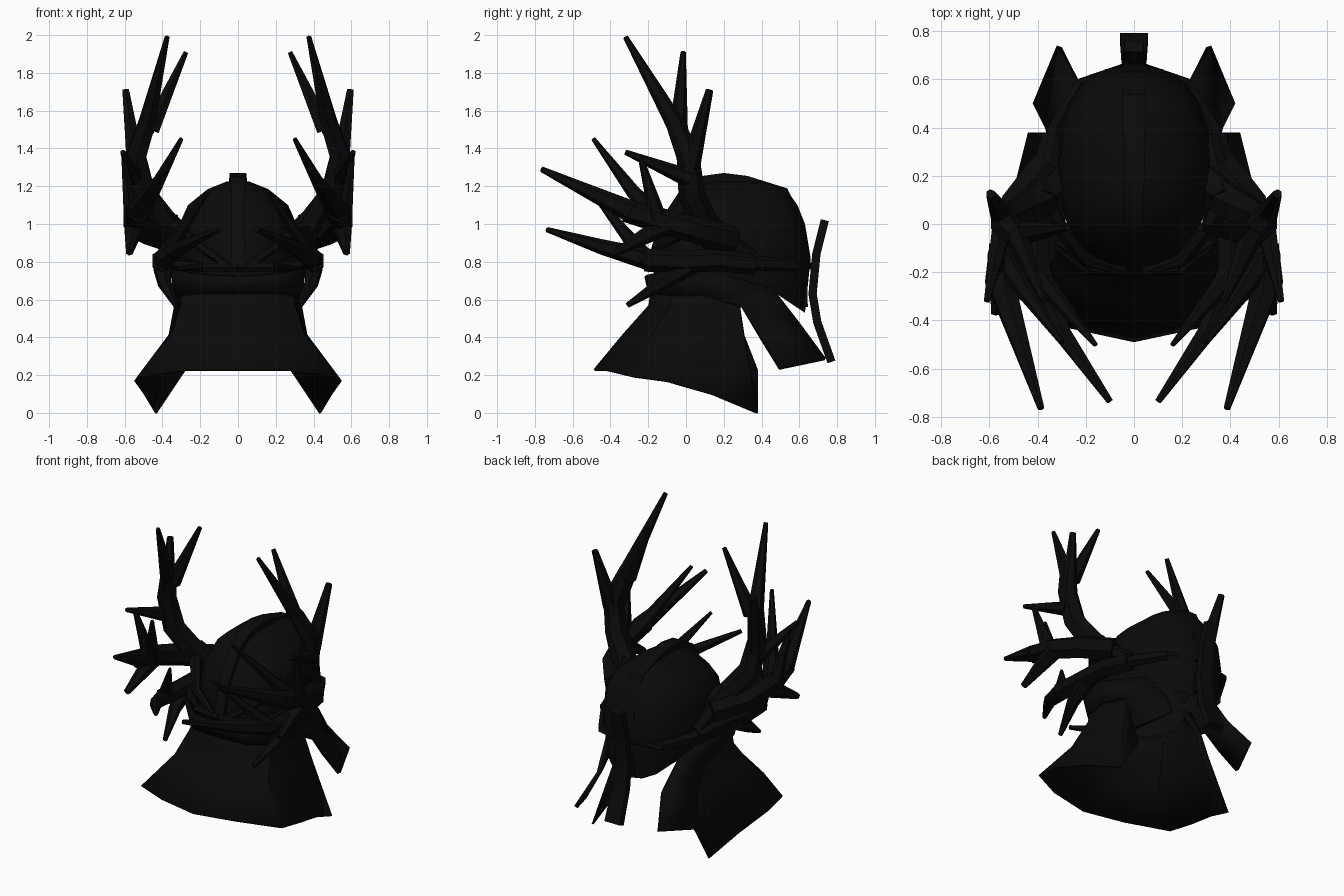
import bpy, bmesh, math
from mathutils import Vector

if "Cube" in bpy.data.objects:
    bpy.data.objects.remove(bpy.data.objects["Cube"])

black = bpy.data.materials.new("soot_black")
black.diffuse_color = (0.003, 0.003, 0.003, 1)
black.use_nodes = True
black.node_tree.nodes["Principled BSDF"].inputs["Base Color"].default_value = black.diffuse_color


def finish(name, bm, mirror=False, thick=0):
    bmesh.ops.recalc_face_normals(bm, faces=bm.faces)
    me = bpy.data.meshes.new(name)
    bm.to_mesh(me)
    bm.free()
    me.materials.append(black)
    ob = bpy.data.objects.new(name, me)
    bpy.context.collection.objects.link(ob)
    if mirror:
        ob.modifiers.new("mirror", 'MIRROR')
    if thick:
        s = ob.modifiers.new("solid", 'SOLIDIFY')
        s.thickness = thick
        s.offset = -1
    bpy.context.view_layer.objects.active = ob
    ob.select_set(True)
    bpy.ops.object.shade_smooth_by_angle(angle=math.radians(35))
    ob.select_set(False)


def bridge(bm, rows, closed):
    for a, b in zip(rows, rows[1:]):
        n = len(a)
        for i in range(n if closed else n - 1):
            j = (i + 1) % n
            bm.faces.new((a[i], a[j], b[j], b[i]))


def tube(name, r0, r1, *pts, sides=6, flat=None, mirror=True):
    """Tube tapering from r0 to r1; flat gives the depth of a strap section."""
    bm = bmesh.new()
    p = [Vector(q) for q in pts]
    k = math.sqrt(2) if sides == 4 else 1
    rows = []
    for i, c in enumerate(p):
        t = (p[min(i + 1, len(p) - 1)] - p[max(i - 1, 0)]).normalized()
        ref = Vector((1, 0, 0)) if abs(t.x) < 0.8 else Vector((0, 0, 1))
        u = (ref - t * ref.dot(t)).normalized()
        v = t.cross(u)
        f = (i / (len(p) - 1)) ** 1.3
        ra = r0 + (r1 - r0) * f
        rb = flat or ra
        angles = [math.tau * (s + 0.5) / sides for s in range(sides)]
        rows.append([bm.verts.new(c + u * ra * k * math.cos(a) + v * rb * k * math.sin(a)) for a in angles])
    bridge(bm, rows, True)
    bm.faces.new(rows[0])
    bm.faces.new(rows[-1])
    finish(name, bm, mirror)


def sheet(name, rows, thick):
    bm = bmesh.new()
    bridge(bm, [[bm.verts.new(q) for q in r] for r in rows], False)
    finish(name, bm, True, thick)


# helmet dome: height, half width, front y, back y; the rim dips at the nape
bm = bmesh.new()
rows = []
for z, w, yf, yb in ((0.65, .28, -.16, .63), (.82, .32, -.18, .66), (1.0, .31, -.13, .63),
                     (1.1, .265, -.06, .59), (1.185, .16, .02, .53), (1.225, .06, .12, .42)):
    ring = []
    for s in range(20):
        c, d = math.cos(math.tau * s / 20), math.sin(math.tau * s / 20)
        x = w * math.copysign(abs(c) ** .85, c)
        y = (yf + yb) / 2 + (yb - yf) / 2 * math.copysign(abs(d) ** .85, d)
        dip = .12 * max(0, (y - .45) / .18) if z == 0.65 else 0
        ring.append(bm.verts.new((x, y, z - dip)))
    rows.append(ring)
bridge(bm, rows, True)
bm.faces.new(rows[-1])
finish("helmet", bm)

# crest strap over the helmet, and the spine guard behind it
crest = [(-.19, .76), (-.12, 1), (0, 1.18), (.09, 1.23), (.2, 1.245), (.32, 1.23), (.52, 1.17), (.61, .97), (.62, .56)]
tube("crest", .035, .055, *[(0, y, z) for y, z in crest], sides=4, flat=.025, mirror=False)
spine = [(.735, 1.02), (.69, .84), (.67, .63), (.695, .48), (.77, .27)]
tube("spine_guard", .04, .058, *[(0, y, z) for y, z in spine], sides=4, flat=.022, mirror=False)

# shoulder cowl, open at the back: half of the hem, drawn in and raised towards the neck
hem = [(0, -.49, .23), (.28, -.43, .23), (.53, -.28, .195), (.55, -.1, .17), (.5, .14, .1),
       (.44, .38, 0), (.28, .38, .23)]
cowl = [hem]
for sx, sy, oy, z in ((.66, .74, .03, .42), (.57, .56, .076, .57), (.54, .52, .07, .68)):
    cowl.append([(x * sx, y * sy + oy, z) for x, y, _ in hem])
cowl[1][-2:] = [(.34, .31, .38), (.27, .31, .41)]
cowl[2][-2:] = [(.3, .29, .53), (.26, .29, .54)]
sheet("cowl", cowl, .012)

# scarf collar with tails hanging behind
low = [(0, -.2, .63), (.19, -.19, .63), (.3, -.09, .62), (.34, .08, .62), (.34, .3, .56), (.37, .4, .4), (.42, .5, .24)]
high = [(0, -.22, .72), (.2, -.21, .73), (.33, -.1, .75), (.36, .1, .76), (.28, .46, .66), (.25, .6, .48), (.32, .74, .29)]
sheet("scarf", [low, high], .025)

# bands and roots wrapping the helmet
tube("brow_root", .02, .05, (.04, -.2, .77), (.2, -.15, .88), (.32, 0, .97), (.4, .16, .98))
tube("front_band", .025, .04, (0, -.2, .77), (.18, -.18, .77), (.31, -.06, .79), (.37, .12, .82))
tube("back_band", .045, .02, (.34, .25, .8), (.32, .4, .79), (.22, .58, .78), (0, .66, .78))
tube("side_root", .04, .06, (.32, .35, .82), (.35, .2, .93), (.37, .1, 1.02))

# upright antler and its tines
tube("antler_trunk", .085, .05, (.3, .18, .9), (.4, .09, 1.01), (.5, .03, 1.16), (.54, .01, 1.36), (.48, -.06, 1.54))
tube("antler_tip", .052, .014, (.49, -.04, 1.5), (.375, -.32, 1.99))
tube("antler_inner_tine", .05, .014, (.46, -.04, 1.5), (.275, -.015, 1.91))
tube("antler_outer_tine", .055, .02, (.54, .02, 1.3), (.595, .125, 1.71))
tube("antler_spur", .05, .014, (.54, .02, 1.24), (.61, -.32, 1.38))

# forward horn and its tines
tube("forward_horn", .075, .06, (.36, .24, .92), (.49, .08, .96), (.55, -.14, 1.02), (.53, -.32, 1.07))
tube("forward_horn_tip", .06, .015, (.54, -.28, 1.06), (.385, -.765, 1.29))
tube("horn_upper_tine", .055, .012, (.55, -.12, 1.0), (.45, -.28, 1.17), (.3, -.49, 1.45))
tube("horn_side_tine", .05, .014, (.56, -.14, 1.0), (.605, -.24, 1.35))
tube("horn_lower_tine", .06, .02, (.55, -.1, 1.0), (.575, -.37, .85))

# low horn and its tines
tube("low_horn", .06, .06, (.33, .36, .79), (.38, .18, .81), (.4, -.02, .8), (.4, -.22, .81))
tube("low_horn_tip", .058, .014, (.4, -.19, .81), (.3, -.45, .88), (.1, -.735, .97))
tube("low_horn_tine", .05, .01, (.41, -.2, .8), (.16, -.5, 1.17))
tube("low_horn_spur", .055, .014, (.4, .02, .78), (.39, -.12, .69), (.33, -.31, .57))
